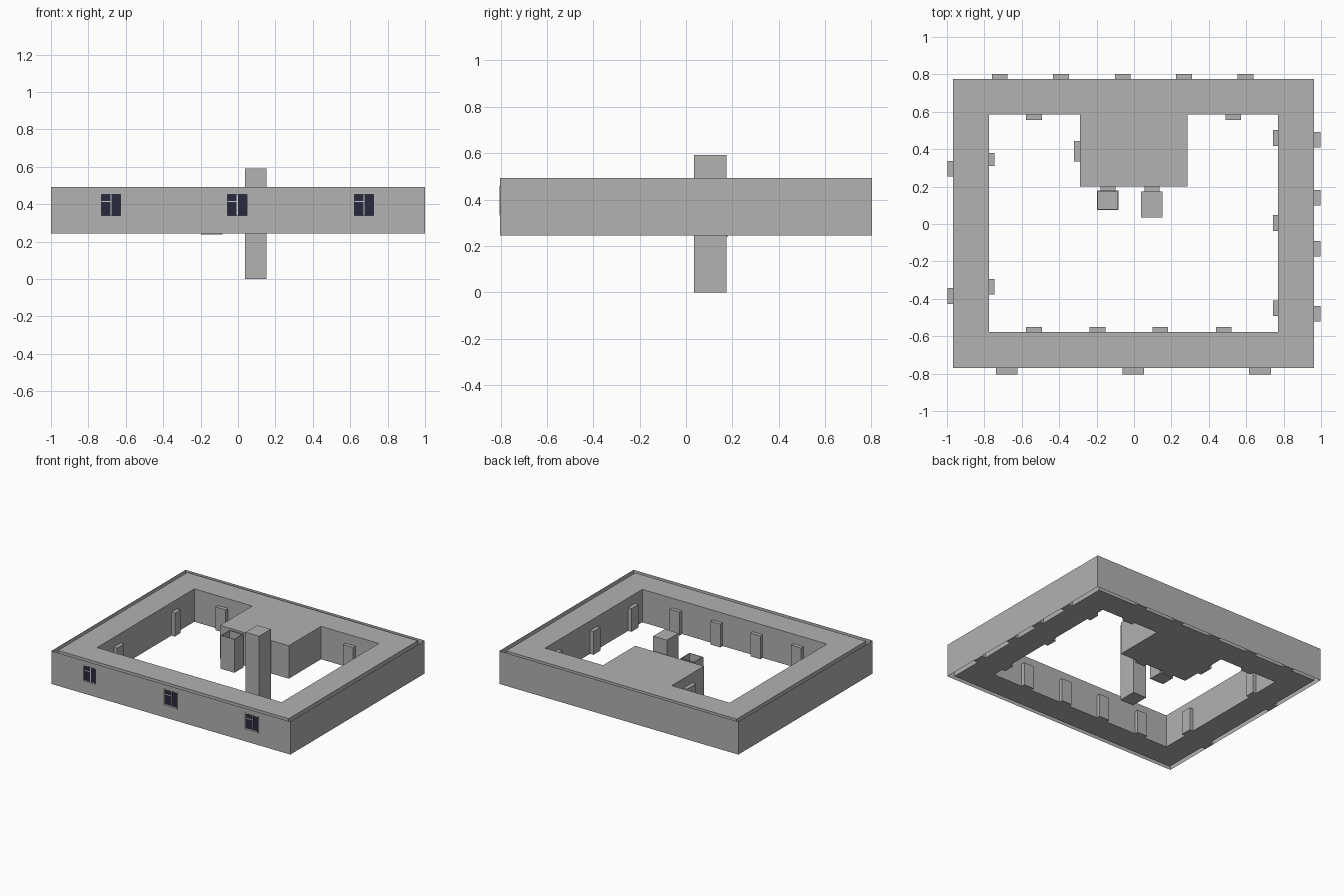
import bpy, bmesh

if "Cube" in bpy.data.objects:
    bpy.data.objects.remove(bpy.data.objects["Cube"])

Z0, Z1 = 0.244, 0.493        # storey floor and roof
DOOR_TOP = 0.42
OX, OY = 1.0, 0.803          # outer skin


def material(name, rgb):
    m = bpy.data.materials.new(name)
    m.diffuse_color = (*rgb, 1)
    m.use_nodes = True
    m.node_tree.nodes["Principled BSDF"].inputs["Base Color"].default_value = m.diffuse_color
    return m


GREY = material("plaster grey", (0.445, 0.445, 0.445))
NAVY = material("dark glass", (0.022, 0.022, 0.05))
PALE = material("pale frame", (0.62, 0.62, 0.62))


def finish(name, bm, mat):
    me = bpy.data.meshes.new(name)
    bm.to_mesh(me)
    bm.free()
    me.materials.append(mat)
    ob = bpy.data.objects.new(name, me)
    bpy.context.collection.objects.link(ob)
    return ob


def box(name, x0, x1, y0, y1, z0, z1, mat=GREY):
    bm = bmesh.new()
    bmesh.ops.create_cube(bm, size=1)
    for v in bm.verts:
        v.co = (x1 if v.co.x > 0 else x0,
                y1 if v.co.y > 0 else y0,
                z1 if v.co.z > 0 else z0)
    return finish(name, bm, mat)


def extrude_outline(name, loops, z0, z1):
    """Solid from an outer and an inner outline with equal point counts."""
    bm = bmesh.new()
    rings = [[[bm.verts.new((x, y, z)) for x, y in lp] for z in (z0, z1)] for lp in loops]
    n = len(loops[0])
    for i in range(n):
        j = (i + 1) % n
        (ob, ot), (ib, it) = rings
        for a, b in ((ob, ot), (it, ib), (ot, it), (ib, ob)):
            bm.faces.new((a[i], a[j], b[j], b[i]))
    bmesh.ops.recalc_face_normals(bm, faces=bm.faces)
    return finish(name, bm, GREY)


# Corridor ring around the courtyard
extrude_outline("corridor_ring", [
    [(-0.967, -0.77), (0.963, -0.77), (0.963, 0.775), (-0.967, 0.775)],
    [(-0.775, -0.578), (0.77, -0.578), (0.77, 0.585), (-0.775, 0.585)]], Z0, Z1)

# Block projecting into the courtyard
box("courtyard_block", -0.29, 0.285, 0.2, 0.59, Z0, Z1)

# Thin outer skin; the front sheet has window openings
WINDOWS = (-0.68, -0.004, 0.674)
WW, WZ0, WZ1 = 0.058, 0.332, 0.46


def sheet(name, points):
    bm = bmesh.new()
    bm.faces.new([bm.verts.new(p) for p in points])
    return finish(name, bm, GREY)


sheet("back_skin", [(OX, OY, Z0), (-OX, OY, Z0), (-OX, OY, Z1), (OX, OY, Z1)])
sheet("right_skin", [(OX, -OY, Z0), (OX, OY, Z0), (OX, OY, Z1), (OX, -OY, Z1)])
sheet("left_skin", [(-OX, OY, Z0), (-OX, -OY, Z0), (-OX, -OY, Z1), (-OX, OY, Z1)])

xs = [-OX] + [c + s * WW for c in WINDOWS for s in (-1, 1)] + [OX]
zs = [Z0, WZ0, WZ1, Z1]
bm = bmesh.new()
grid = [[bm.verts.new((x, -OY, z)) for z in zs] for x in xs]
for i in range(len(xs) - 1):
    for k in range(3):
        if k == 1 and i % 2 == 1:
            continue
        bm.faces.new((grid[i][k], grid[i + 1][k], grid[i + 1][k + 1], grid[i][k + 1]))
finish("front_skin", bm, GREY)

# Windows: reveal, glass and glazing bars
for c in WINDOWS:
    a, b, t = c - WW, c + WW, 0.007
    for name, x0, x1, z0, z1 in (("left", a, a + t, WZ0, WZ1), ("right", b - t, b, WZ0, WZ1),
                                 ("sill", a + t, b - t, WZ0, WZ0 + t),
                                 ("head", a + t, b - t, WZ1 - t, WZ1)):
        box("window_reveal_" + name, x0, x1, -OY - 0.001, -0.77, z0, z1)
    box("window_glass", a + t, b - t, -0.788, -0.781, WZ0 + t, WZ1 - t, NAVY)
    box("window_mullion", c - 0.003, c + 0.003, -0.791, -0.787, WZ0 + t, WZ1 - t, PALE)
    box("window_transom", a + t, c, -0.791, -0.787, 0.411, 0.417, PALE)

# Door boxes facing the courtyard and the outer skin
H = 0.042
for x in (-0.535, -0.195, 0.14, 0.48):
    box("front_inner_door", x - H, x + H, -0.58, -0.55, Z0, DOOR_TOP)
for x in (-0.535, 0.53):
    box("back_inner_door", x - H, x + H, 0.557, 0.587, Z0, DOOR_TOP)
for y in (0.345, -0.335):
    h = 0.034 if y > 0 else H
    box("left_inner_door", -0.777, -0.747, y - h, y + h, Z0, DOOR_TOP)
for y in (0.46, 0.005, -0.45):
    box("right_inner_door", 0.742, 0.772, y - H, y + H, Z0, DOOR_TOP)
for x in (-0.718, -0.39, -0.06, 0.267, 0.596):
    box("back_outer_door", x - H, x + H, 0.773, OY - 0.002, Z0, DOOR_TOP)
for y in (0.45, 0.14, -0.132, -0.48):
    box("right_outer_door", 0.961, OX - 0.002, y - H, y + H, Z0, DOOR_TOP)
for y in (0.295, -0.385):
    box("left_outer_door", -OX + 0.002, -0.965, y - H, y + H, Z0, DOOR_TOP)
box("block_side_door", -0.32, -0.288, 0.335, 0.445, Z0, DOOR_TOP)

# Tall lift shaft and its doorway
box("lift_shaft", 0.038, 0.152, 0.035, 0.175, 0, 0.592)
box("lift_doorway", 0.055, 0.135, 0.173, 0.202, Z0, DOOR_TOP)

# Open-topped small shaft and its doorway
extrude_outline("small_shaft_walls", [
    [(-0.197, 0.075), (-0.082, 0.075), (-0.082, 0.18), (-0.197, 0.18)],
    [(-0.192, 0.08), (-0.087, 0.08), (-0.087, 0.175), (-0.192, 0.175)]], 0.238, 0.49)
box("small_shaft_floor", -0.192, -0.087, 0.08, 0.175, 0.238, 0.244)
box("small_shaft_doorway", -0.18, -0.1, 0.178, 0.202, Z0, DOOR_TOP)
